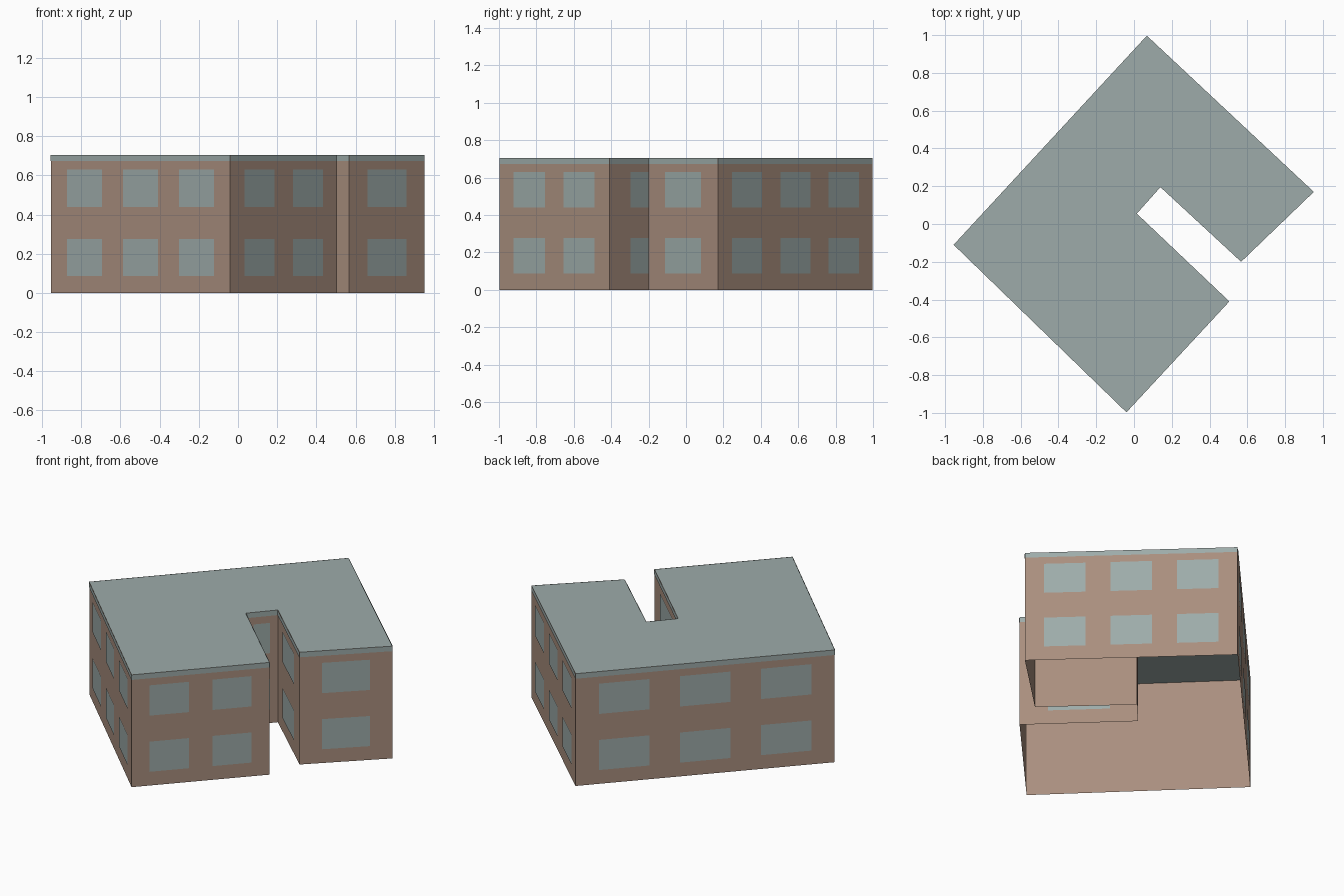
import bpy
import bmesh
from mathutils import Vector

cube = bpy.data.objects.get("Cube")
if cube:
    bpy.data.objects.remove(cube, do_unlink=True)


def make_material(name, color):
    mat = bpy.data.materials.new(name)
    mat.use_nodes = True
    mat.diffuse_color = color
    mat.node_tree.nodes["Principled BSDF"].inputs["Base Color"].default_value = color
    return mat


brick = make_material("dusty brick", (0.40, 0.275, 0.21, 1))
slate = make_material("grey green slate", (0.34, 0.41, 0.40, 1))

HEIGHT = 0.704
BAND_BOTTOM = 0.673
OFFSET = 0.002
STOREYS = [(0.087, 0.276), (0.439, 0.629)]
UP = Vector((0, 0, 1))

# Footprint, counter-clockwise, with the window count of the wall that starts at each corner
corners = [
    (-0.955, -0.11, 3), (-0.04, -0.997, 2), (0.505, -0.41, 1), (0.015, 0.055, 1),
    (0.14, 0.195, 1), (0.567, -0.20, 1), (0.952, 0.17, 3), (0.068, 0.997, 3),
]
points = [Vector((x, y, 0)) for x, y, _ in corners]
walls = [(p, points[(i + 1) % len(points)], corners[i][2]) for i, p in enumerate(points)]


def add_panel(bm, start, end, low, high, offset=0.0):
    """Upright rectangle between two ground points, facing outwards."""
    push = (end - start).cross(UP).normalized() * offset
    ring = [start + UP * low, end + UP * low, end + UP * high, start + UP * high]
    bm.faces.new([bm.verts.new(p + push) for p in ring])


def finish(bm, name, mat):
    bmesh.ops.remove_doubles(bm, verts=bm.verts, dist=0.0001)
    mesh = bpy.data.meshes.new(name)
    bm.to_mesh(mesh)
    bm.free()
    mesh.materials.append(mat)
    obj = bpy.data.objects.new(name, mesh)
    bpy.context.collection.objects.link(obj)
    return obj


# Outer walls, open underneath
bm = bmesh.new()
for start, end, _ in walls:
    add_panel(bm, start, end, 0, HEIGHT)
finish(bm, "walls", brick)

# Flat roof
bm = bmesh.new()
bm.faces.new([bm.verts.new(p + UP * HEIGHT) for p in points])
finish(bm, "roof", slate)

# Roof edge band along the top of every wall
bm = bmesh.new()
for start, end, _ in walls:
    add_panel(bm, start, end, BAND_BOTTOM, HEIGHT, OFFSET)
finish(bm, "roof_edge_band", slate)

# Window panes, two storeys; margins and gaps are in proportion to the pane width
MARGIN, GAP = 0.46, 0.6
bm = bmesh.new()
for start, end, count in walls:
    pane = 1 / (count + GAP * (count - 1) + 2 * MARGIN)
    for i in range(count):
        left = (MARGIN + i * (1 + GAP)) * pane
        a, b = start.lerp(end, left), start.lerp(end, left + pane)
        for low, high in STOREYS:
            add_panel(bm, a, b, low, high, OFFSET)
finish(bm, "windows", slate)
